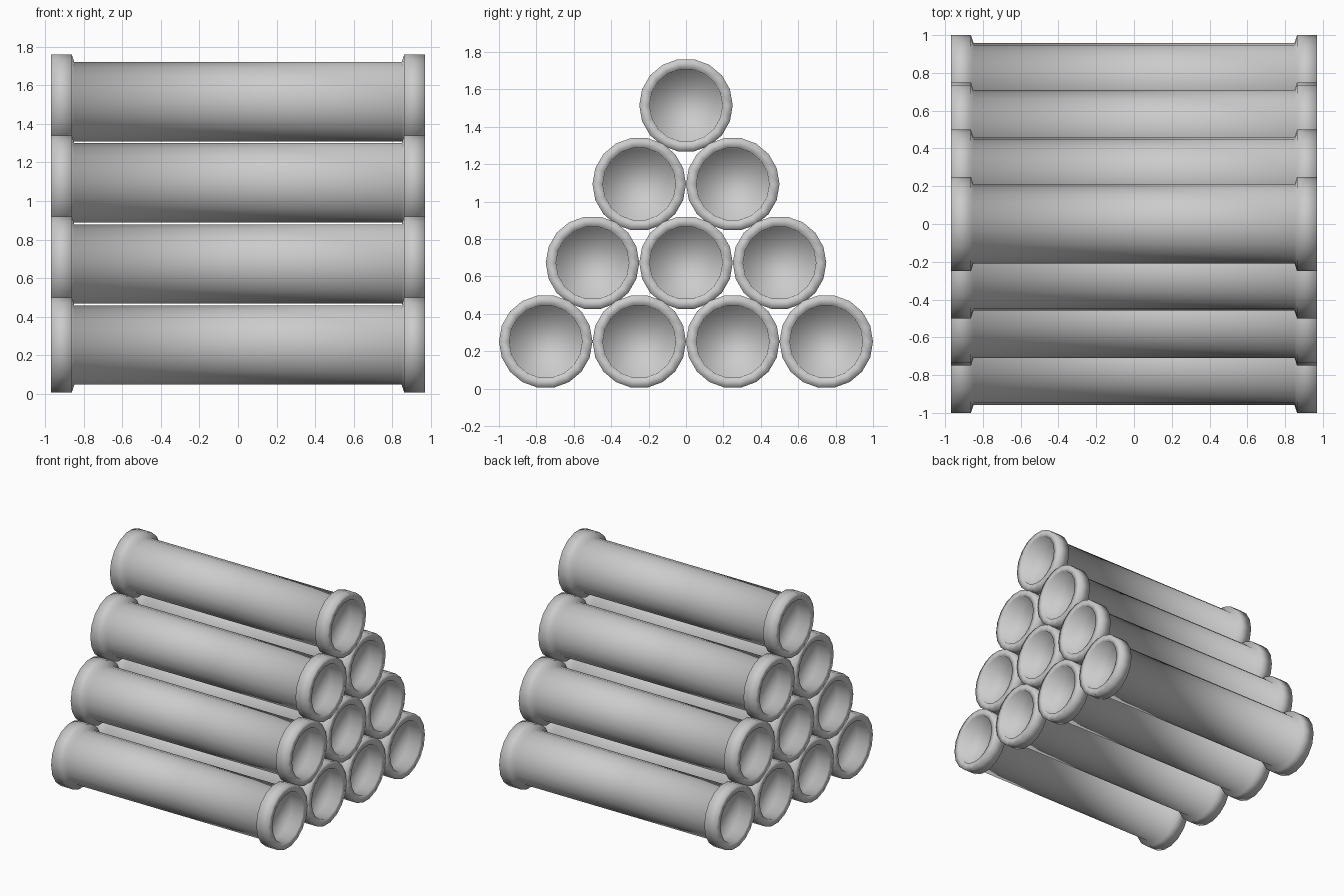
import bpy, bmesh, math

if "Cube" in bpy.data.objects:
    bpy.data.objects.remove(bpy.data.objects["Cube"])

SIDES = 18
# half profile (x, radius) from the middle out to the recessed end cap
HALF = [(0.85, 0.209), (0.863, 0.25), (0.97, 0.25), (0.97, 0.195), (0.87, 0.19)]
PROFILE = [(-x, r) for x, r in reversed(HALF)] + HALF


def pipe_mesh():
    bm = bmesh.new()
    rings = []
    for x, r in PROFILE:
        angles = [2 * math.pi * i / SIDES for i in range(SIDES)]
        rings.append([bm.verts.new((x, r * math.cos(a), r * math.sin(a))) for a in angles])
    # walls, flanges and rims
    for a, b in zip(rings, rings[1:]):
        for i in range(SIDES):
            j = (i + 1) % SIDES
            bm.faces.new((a[i], a[j], b[j], b[i]))
    # recessed end caps
    bm.faces.new(rings[0])
    bm.faces.new(rings[-1])
    bmesh.ops.recalc_face_normals(bm, faces=bm.faces)
    for f in bm.faces:
        f.smooth = True
    mesh = bpy.data.meshes.new("flanged_pipe")
    bm.to_mesh(mesh)
    bm.free()
    return mesh


# pyramid stack: 4, 3, 2, 1 pipes
mesh = pipe_mesh()
for row in range(4):
    count = 4 - row
    for k in range(count):
        pipe = bpy.data.objects.new(f"pipe_row{row + 1}_{k + 1}", mesh)
        pipe.location = (0, (k - (count - 1) / 2) * 0.5, 0.252 + row * 0.421)
        bpy.context.collection.objects.link(pipe)
